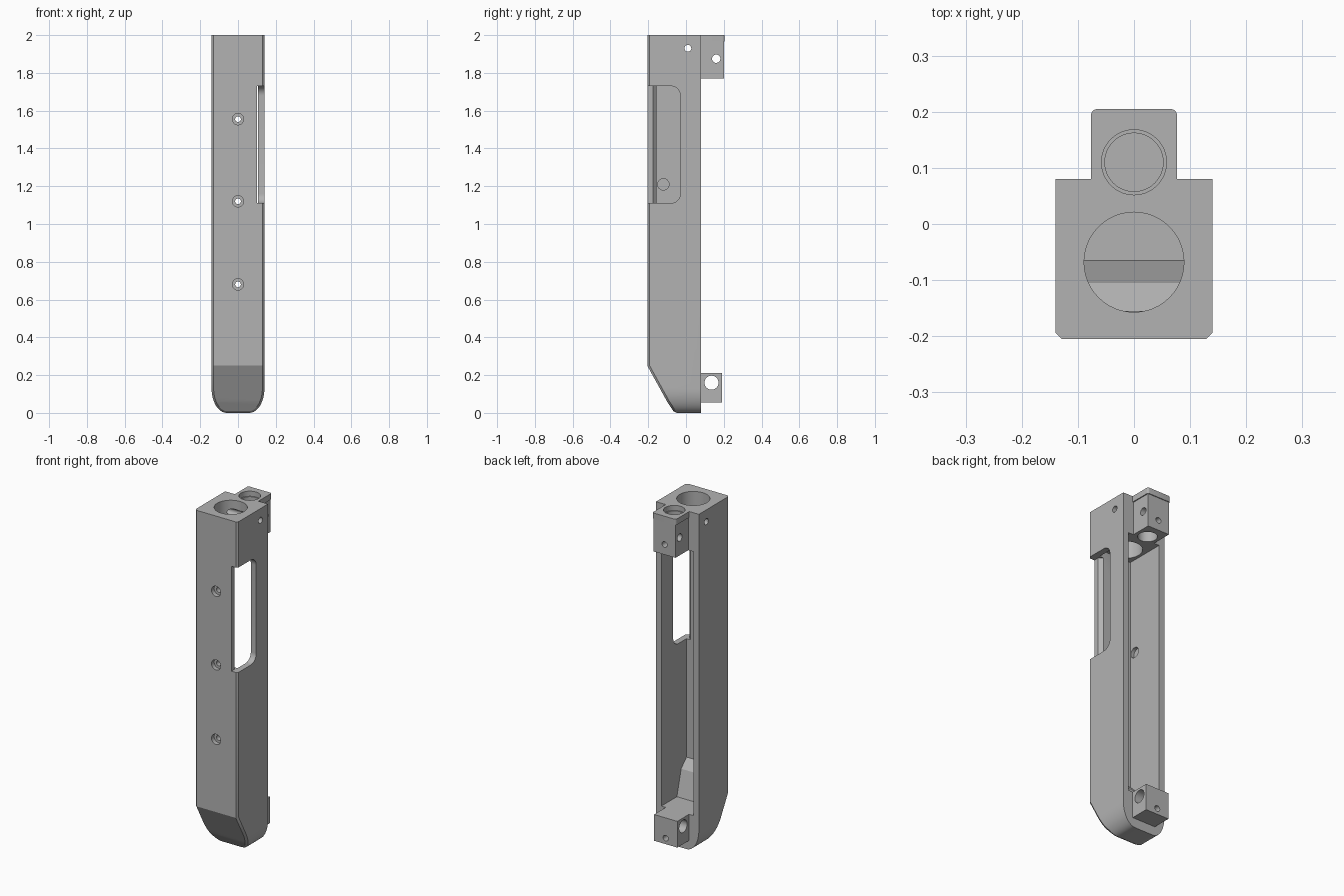
import bpy, bmesh, math
from mathutils import Vector

if "Cube" in bpy.data.objects:
    bpy.data.objects.remove(bpy.data.objects["Cube"])

grey = bpy.data.materials.new("mid grey")
grey.use_nodes = True
grey.diffuse_color = (0.45, 0.45, 0.45, 1)
grey.node_tree.nodes["Principled BSDF"].inputs["Base Color"].default_value = grey.diffuse_color


def finish(name, bm):
    bmesh.ops.recalc_face_normals(bm, faces=bm.faces)
    mesh = bpy.data.meshes.new(name)
    bm.to_mesh(mesh)
    bm.free()
    mesh.materials.append(grey)
    ob = bpy.data.objects.new(name, mesh)
    bpy.context.collection.objects.link(ob)
    return ob


def prism_mesh(points, axis, lo, hi):
    """Extrude a 2D outline along an axis; the outline uses the other two axes in order."""
    bm = bmesh.new()
    verts = []
    for p in points:
        co = list(p)
        co.insert("xyz".index(axis), lo)
        verts.append(bm.verts.new(co))
    face = bm.faces.new(verts)
    out = bmesh.ops.extrude_face_region(bm, geom=[face])
    move = Vector([hi - lo if a == axis else 0 for a in "xyz"])
    bmesh.ops.translate(bm, vec=move, verts=[g for g in out["geom"] if isinstance(g, bmesh.types.BMVert)])
    bmesh.ops.recalc_face_normals(bm, faces=bm.faces)
    return bm


def prism(name, points, axis, lo, hi):
    return finish(name, prism_mesh(points, axis, lo, hi))


def box(name, x, y, z):
    return prism(name, [(x[0], y[0]), (x[1], y[0]), (x[1], y[1]), (x[0], y[1])], "z", *z)


def arc(cu, cv, ru, rv, start, end, steps):
    angles = [math.radians(start + (end - start) * i / steps) for i in range(steps + 1)]
    return [(cu + ru * math.cos(a), cv + rv * math.sin(a)) for a in angles]


def rod(axis, u, v, radius, lo, hi):
    return prism("cutter", arc(u, v, radius, radius, 0, 352.5, 47), axis, lo, hi)


def combine(ob, other, operation="DIFFERENCE"):
    mod = ob.modifiers.new("combine", "BOOLEAN")
    mod.operation = operation
    mod.solver = "EXACT"
    mod.object = other
    bpy.context.view_layer.objects.active = ob
    bpy.ops.object.modifier_apply(modifier=mod.name)
    bpy.data.objects.remove(other)


# Body: tall block with a rounded bottom and a slanted front toe
half = arc(0.06, 0.13, 0.08, 0.13, -90, 0, 12) + [(0.14, 2)]
outline = half + [(-x, z) for x, z in reversed(half)]
bm = prism_mesh(outline, "y", -0.205, 0.08)
planes = [(Vector((0, -0.205, 0)), Vector((0, -1, 0)))]
for point, normal in [((0, -0.205, 0.25), (0, -0.19, -0.105)), ((0, -0.1, 0.06), (0, -0.06, -0.04))]:
    point, normal = Vector(point), Vector(normal).normalized()
    planes.append((point, normal))
    geom = bm.verts[:] + bm.edges[:] + bm.faces[:]
    bmesh.ops.bisect_plane(bm, geom=geom, plane_co=point, plane_no=normal, clear_outer=True)
    bmesh.ops.holes_fill(bm, edges=[e for e in bm.edges if e.is_boundary], sides=0)
bmesh.ops.recalc_face_normals(bm, faces=bm.faces)


def is_front(face):
    return any(face.normal.dot(n) > 0.999 and abs((face.calc_center_median() - p).dot(n)) < 1e-4
               for p, n in planes)


rim = [e for e in bm.edges if len(e.link_faces) == 2
       and sum(is_front(f) for f in e.link_faces) == 1
       and all(f.normal.z < 0.9 for f in e.link_faces)]
bmesh.ops.bevel(bm, geom=rim, offset=0.018, segments=1, affect="EDGES", clamp_overlap=True)
body = finish("housing", bm)

# Main cavity, open at the back, with a ramp at its foot
cavity = [(0.3, 0.21), (-0.065, 0.21), (-0.105, 0.36), (-0.155, 0.41), (-0.155, 1.77), (0.3, 1.77)]
combine(body, prism("cutter", cavity, "x", -0.105, 0.105))

# Side window with rounded rear corners, and its bevelled inner edge
window = [(-0.3, 1.11)] + arc(-0.08, 1.16, 0.05, 0.05, -90, 0, 8) \
    + arc(-0.08, 1.68, 0.05, 0.05, 0, 90, 8) + [(-0.3, 1.73)]
combine(body, prism("cutter", window, "x", 0.10, 0.3))
combine(body, prism("cutter", [(0.078, -0.153), (0.102, -0.177), (0.12, -0.15)], "z", 1.11, 1.73))

# Rear mounting tab with a lip, and lower lug
combine(body, box("tab", (-0.071, 0.071), (0.04, 0.2), (1.77, 1.98)), "UNION")
lip = [(-0.077, 0.04), (0.077, 0.04)] + arc(0.065, 0.193, 0.012, 0.012, 0, 90, 5) \
    + arc(-0.065, 0.193, 0.012, 0.012, 90, 180, 5)
combine(body, prism("lip", lip, "z", 1.965, 2), "UNION")
combine(body, box("lug", (-0.076, 0.076), (0.03, 0.19), (0.055, 0.21)), "UNION")

# Vertical bores
combine(body, rod("z", 0, -0.068, 0.089, 1.7, 2.1))
combine(body, rod("z", 0, 0.11, 0.052, 1.7, 2.1))
combine(body, rod("z", 0, 0.11, 0.058, 1.97, 2.1))

# Cross holes through the head, tab and lug, and a blind hole in the cavity wall
for y, z, r in [(0.01, 1.93, 0.018), (0.16, 1.875, 0.022), (0.135, 0.16, 0.037)]:
    combine(body, rod("x", y, z, r, -0.3, 0.3))
combine(body, rod("x", -0.12, 1.21, 0.03, -0.125, -0.08))

# Small rear holes in the tab and lug
for z in (1.83, 0.09):
    combine(body, rod("y", 0, z, 0.017, 0.15, 0.3))

# Counterbored screw holes along the front
for z in (1.555, 1.12, 0.68):
    combine(body, rod("y", 0, z, 0.015, -0.3, -0.1))
    combine(body, rod("y", 0, z, 0.03, -0.3, -0.18))

bpy.ops.object.select_all(action="DESELECT")
body.select_set(True)
bpy.context.view_layer.objects.active = body
bpy.ops.object.shade_smooth_by_angle(angle=math.radians(25))
